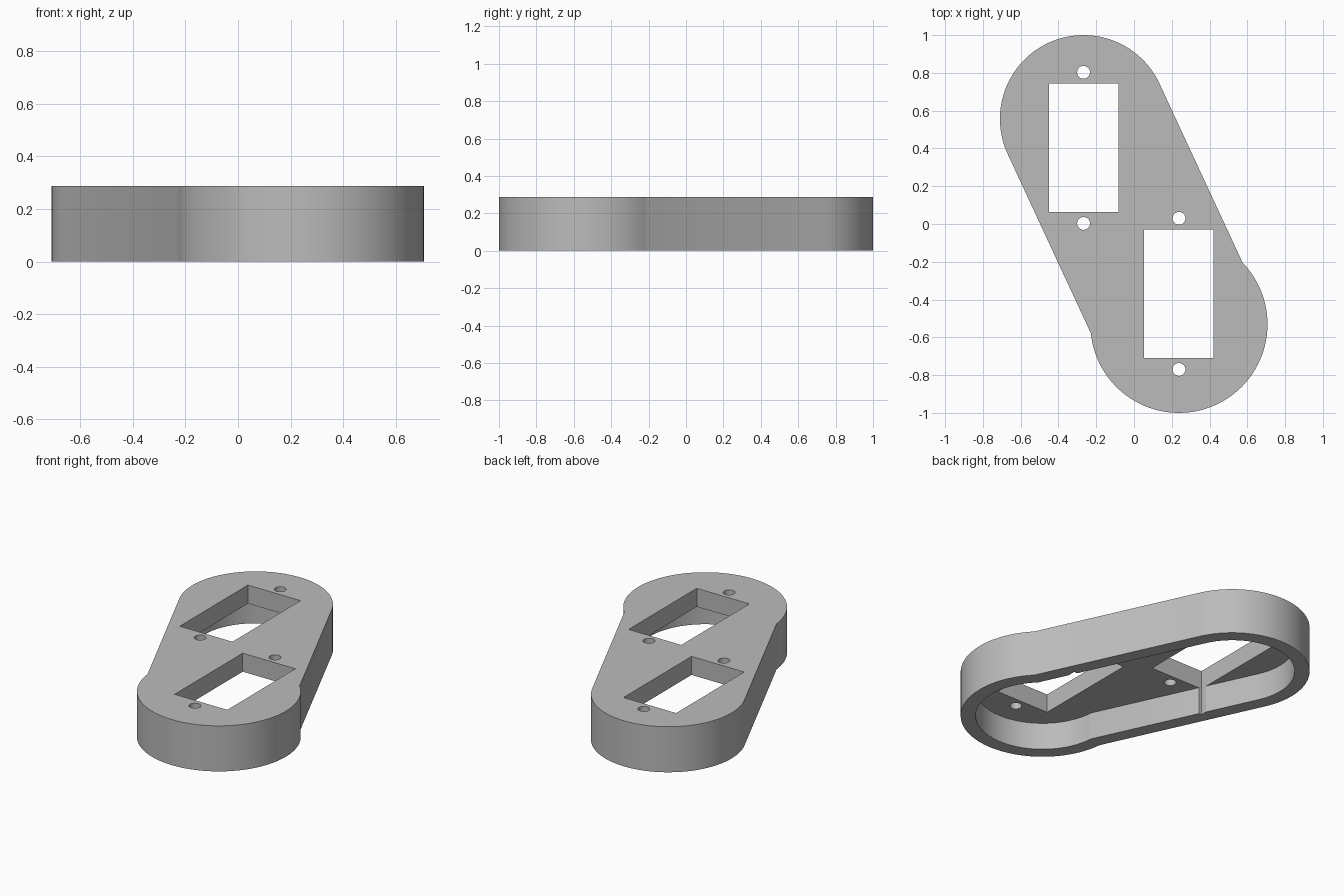
import bpy, bmesh, math
from mathutils import Vector

if "Cube" in bpy.data.objects:
    bpy.data.objects.remove(bpy.data.objects["Cube"])

HEIGHT, PLATE, WALL = 0.288, 0.117, 0.086
BACK, FRONT = Vector((-0.267, 0.557)), Vector((0.238, -0.531))
R_BACK, R_FRONT = 0.443, 0.469

grey = bpy.data.materials.new("plain grey")
grey.use_nodes = True
grey.diffuse_color = (0.5, 0.5, 0.5, 1)
grey.node_tree.nodes["Principled BSDF"].inputs["Base Color"].default_value = (0.5, 0.5, 0.5, 1)


def arc(centre, radius, start, end, steps):
    return [centre + radius * Vector((math.cos(a), math.sin(a)))
            for a in (start + (end - start) * i / steps for i in range(steps + 1))]


def outline(inset):
    """Straight-sided arm around the back end, with a wider round front end."""
    rb, rf = R_BACK - inset, R_FRONT - inset
    axis = BACK - FRONT
    heading = math.atan2(axis.y, axis.x)
    meet = math.asin(rb / rf)      # where the straight sides reach the front disc
    return (arc(BACK, rb, heading - math.pi / 2, heading + math.pi / 2, 48)
            + arc(FRONT, rf, heading + meet, heading + 2 * math.pi - meet, 64))


def prism(name, points, z0, z1):
    bm = bmesh.new()
    face = bm.faces.new([bm.verts.new((p.x, p.y, z0)) for p in points])
    top = bmesh.ops.extrude_face_region(bm, geom=[face])["geom"]
    bmesh.ops.translate(bm, vec=(0, 0, z1 - z0),
                        verts=[v for v in top if isinstance(v, bmesh.types.BMVert)])
    bmesh.ops.recalc_face_normals(bm, faces=bm.faces)
    mesh = bpy.data.meshes.new(name)
    bm.to_mesh(mesh)
    bm.free()
    mesh.materials.append(grey)
    obj = bpy.data.objects.new(name, mesh)
    bpy.context.collection.objects.link(obj)
    return obj


# Body and the hollow under its top plate
body = prism("mounting_bracket", outline(0), 0, HEIGHT)
cutters = [prism("hollow_cutter", outline(WALL), -0.1, HEIGHT - PLATE)]

# Rectangular opening with a screw hole at each end, for both ends
for end, centre, shift in (("back", BACK, -0.154), ("front", FRONT, 0.161)):
    middle = centre + Vector((0, shift))
    corners = [middle + Vector((0.184 * sx, 0.34 * sy))
               for sx, sy in ((-1, -1), (1, -1), (1, 1), (-1, 1))]
    cutters.append(prism(end + "_opening_cutter", corners, -0.1, HEIGHT + 0.1))
    for side in (-1, 1):
        hole = arc(middle + Vector((0, 0.4 * side)), 0.034, 0, math.tau, 32)[:-1]
        cutters.append(prism(end + "_screw_cutter", hole, -0.1, HEIGHT + 0.1))

# Cut everything out of the body
bpy.ops.object.select_all(action='DESELECT')
body.select_set(True)
bpy.context.view_layer.objects.active = body
for cutter in cutters:
    mod = body.modifiers.new(cutter.name, 'BOOLEAN')
    mod.operation, mod.solver, mod.object = 'DIFFERENCE', 'EXACT', cutter
    bpy.ops.object.modifier_apply(modifier=mod.name)
    bpy.data.objects.remove(cutter)

bpy.ops.object.shade_smooth_by_angle(angle=math.radians(20))
